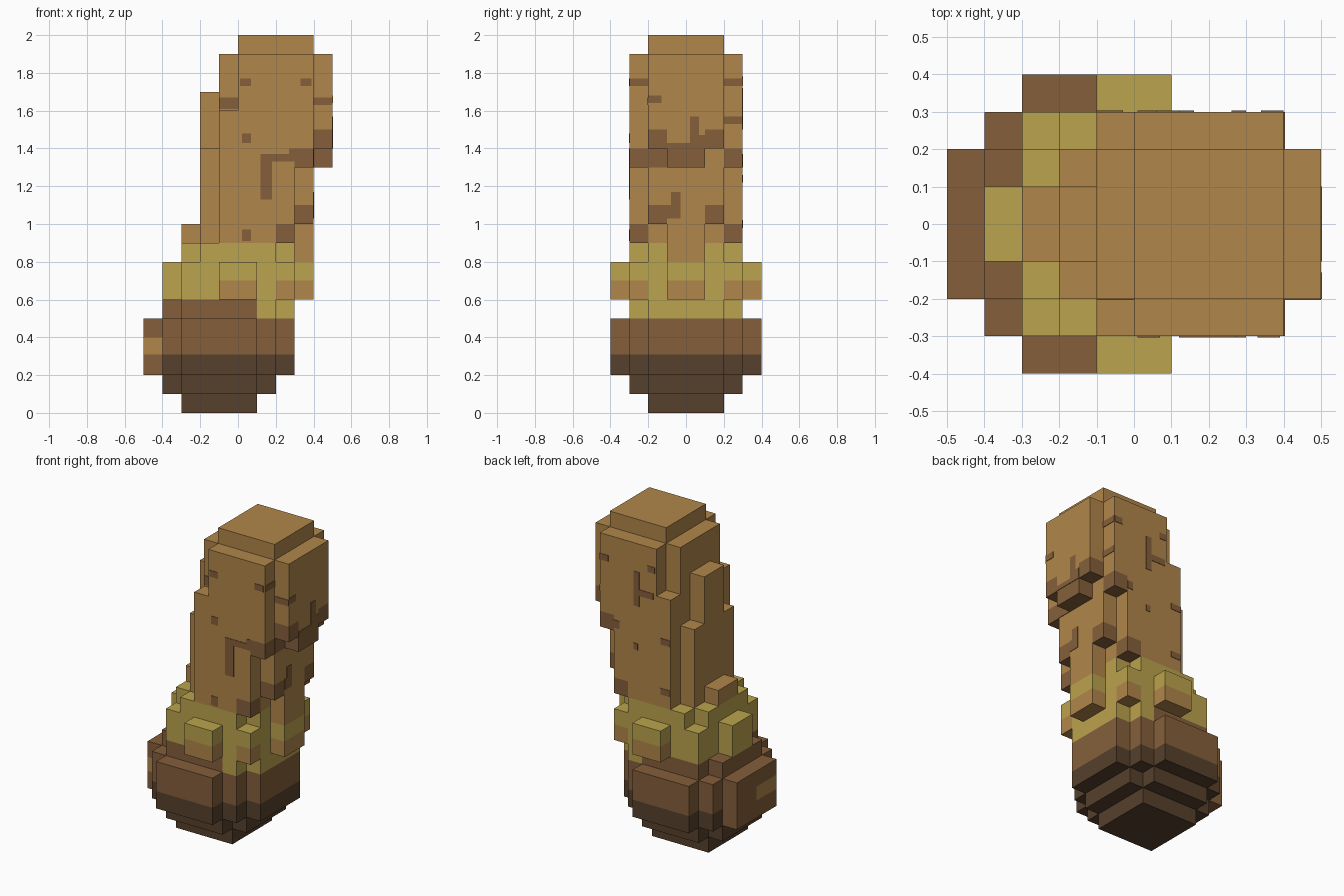
import bpy, bmesh
from mathutils import Vector

if "Cube" in bpy.data.objects:
    bpy.data.objects.remove(bpy.data.objects["Cube"], do_unlink=True)

U = 0.1  # block size


def material(name, rgb):
    lin = [((c / 255 + 0.055) / 1.055) ** 2.4 for c in rgb] + [1]
    m = bpy.data.materials.new(name)
    m.use_nodes = True
    m.diffuse_color = lin
    bsdf = m.node_tree.nodes["Principled BSDF"]
    bsdf.inputs["Base Color"].default_value = lin
    bsdf.inputs["Roughness"].default_value = 0.9
    return m


MATS = [material("tan", (176, 134, 74)), material("brown", (133, 95, 59)),
        material("dark_brown", (86, 64, 44)), material("yellow_green", (187, 163, 77))]
TAN, BROWN, DARK, YELLOW = range(4)
cells = {}


def fill(part, mat, x, y, z):
    """Fill blocks in x, z ranges; y is mirrored from an inner to an outer distance."""
    for i in range(*x):
        for k in range(*z):
            for j in range(*y):
                cells[i, j, k] = cells[i, -1 - j, k] = (part, mat)


def paint(mat, x, y, z):
    """Recolour existing blocks on both sides."""
    for i, j, k in list(cells):
        side = j if j >= 0 else -1 - j
        if x[0] <= i < x[1] and y[0] <= side < y[1] and z[0] <= k < z[1]:
            cells[i, j, k] = (cells[i, j, k][0], mat)


# Rounded base
fill("base", DARK, (-3, 1), (0, 2), (0, 1))
fill("base", DARK, (-4, 2), (0, 2), (1, 2))
fill("base", DARK, (-3, 1), (0, 3), (1, 2))
for z, mat in (((2, 3), DARK), ((3, 5), BROWN)):
    fill("base", mat, (-4, 2), (0, 3), z)
    fill("base", mat, (-3, 1), (0, 4), z)
    fill("base", mat, (-4, 3), (0, 2), z)
fill("base", BROWN, (-5, -4), (0, 2), (2, 5))

# Rim between base and collar, brown towards the back of the lean
fill("rim", BROWN, (-4, 1), (0, 2), (5, 6))
fill("rim", BROWN, (-3, 1), (0, 3), (5, 6))
fill("rim", YELLOW, (1, 3), (0, 2), (5, 6))
fill("rim", YELLOW, (1, 2), (0, 3), (5, 6))

# Collar with tabs
fill("collar", YELLOW, (-3, 3), (0, 3), (6, 8))
fill("collar", YELLOW, (-4, -3), (0, 1), (6, 8))
fill("collar", YELLOW, (-1, 1), (3, 4), (6, 8))
fill("collar", YELLOW, (3, 4), (0, 1), (6, 8))
fill("collar", YELLOW, (-2, 2), (0, 3), (8, 9))
fill("collar", YELLOW, (-3, 3), (0, 2), (8, 9))
paint(TAN, (-1, 1), (3, 4), (6, 7))
paint(TAN, (2, 3), (2, 3), (6, 7))
paint(TAN, (3, 4), (0, 1), (6, 7))

# Tall body
fill("body", TAN, (-1, 3), (0, 3), (9, 16))
fill("body", TAN, (0, 4), (0, 3), (16, 19))
fill("body", TAN, (-1, 0), (0, 2), (16, 19))
fill("body", TAN, (3, 4), (0, 2), (10, 16))
fill("body", TAN, (3, 4), (2, 3), (13, 16))
fill("body", TAN, (3, 4), (0, 1), (8, 10))
fill("body", TAN, (0, 4), (0, 2), (19, 20))
# Back ridges
fill("back_ridge", TAN, (-2, -1), (0, 2), (9, 14))
fill("back_ridge", TAN, (-2, -1), (0, 1), (14, 17))
fill("back_ridge", TAN, (-3, -2), (0, 1), (9, 10))
# Overhanging upper front
fill("overhang", TAN, (4, 5), (0, 2), (14, 19))
fill("overhang", BROWN, (4, 5), (0, 1), (13, 14))

# Brown lower corners
paint(BROWN, (4, 5), (1, 2), (14, 15))
paint(BROWN, (3, 4), (2, 3), (13, 14))
paint(BROWN, (3, 4), (1, 2), (10, 11))
paint(BROWN, (2, 3), (2, 3), (9, 10))
# Tan chip on one side of the base
for j in (-2, -1):
    cells[-5, j, 3] = ("base", TAN)


def new_object(name, bm):
    mesh = bpy.data.meshes.new(name)
    bm.to_mesh(mesh)
    bm.free()
    for m in MATS:
        mesh.materials.append(m)
    ob = bpy.data.objects.new(name, mesh)
    bpy.context.collection.objects.link(ob)
    return ob


def build_part(part):
    """Outer skin of one part's blocks, merged into large flat faces."""
    bm = bmesh.new()
    verts = {}

    def vert(p):
        key = tuple(round(c) for c in p)
        if key not in verts:
            x, y, z = key
            verts[key] = bm.verts.new((x * U, y * U, z * U + (0.01 if z == 3 else 0)))
        return verts[key]

    for cell, (owner, mat) in cells.items():
        if owner != part:
            continue
        for axis in range(3):
            for s in (0, 1):
                n = list(cell)
                n[axis] += 2 * s - 1
                if tuple(n) in cells:
                    continue
                a, b = Vector(), Vector()
                a[(axis + 1) % 3] = b[(axis + 2) % 3] = 1
                o = Vector(cell)
                o[axis] += s
                quad = [o, o + a, o + a + b, o + b]
                f = bm.faces.new([vert(p) for p in (quad if s else quad[::-1])])
                f.material_index = mat
    bmesh.ops.dissolve_limit(bm, angle_limit=0.02, verts=bm.verts[:],
                             edges=bm.edges[:], delimit={'MATERIAL'})
    new_object(part, bm)


for part in ("base", "rim", "collar", "body", "back_ridge", "overhang"):
    build_part(part)


def spots(name, axis, rows):
    """Thin brown plates: plane position, then horizontal and vertical ranges."""
    bm = bmesh.new()
    for pos, a0, a1, z0, z1 in rows:
        made = bmesh.ops.create_cube(bm, size=1)["verts"]
        for v in made:
            t = pos + v.co[axis] * 0.006
            h = (a0 + a1) / 2 + v.co[1 - axis] * (a1 - a0)
            z = (z0 + z1) / 2 + v.co.z * (z1 - z0)
            v.co = (t, h, z) if axis == 0 else (h, t, z)
    for f in bm.faces:
        f.material_index = BROWN
    new_object(name, bm)


# Painted spots
spots("front_spots", 1, [
    (-.3, .01, .07, 1.73, 1.77), (-.3, .33, .39, 1.73, 1.77), (-.2, -.1, 0, 1.61, 1.67),
    (-.3, .02, .07, 1.43, 1.48), (-.3, .12, .18, 1.13, 1.37), (-.3, .18, .3, 1.33, 1.37),
    (-.3, .27, .3, 1.36, 1.4), (-.2, .4, .5, 1.63, 1.67), (-.3, .02, .07, .91, .97)])
spots("back_spots", 1, [
    (.3, .12, .16, 1.5, 1.72), (.3, .02, .12, 1.57, 1.61), (.3, .34, .4, 1.73, 1.77),
    (.3, .01, .06, 1.74, 1.78), (.3, .26, .3, 1.32, 1.37), (.3, -.1, -.03, 1.3, 1.34),
    (.3, .13, .16, 1.22, 1.26), (.3, -.1, -.03, .98, 1.02)])
spots("side_spots", 0, [
    (.4, -.3, -.2, 1.73, 1.77), (.4, .2, .3, 1.73, 1.77), (.5, -.2, -.13, 1.64, 1.68),
    (.4, .2, .3, 1.53, 1.57), (.5, .02, .07, 1.4, 1.57), (.5, -.1, .02, 1.4, 1.43),
    (.5, .07, .1, 1.4, 1.47), (.4, -.2, -.1, 1.3, 1.4), (.4, -.1, -.03, 1.03, 1.1),
    (.4, -.08, -.03, 1.1, 1.17)])
